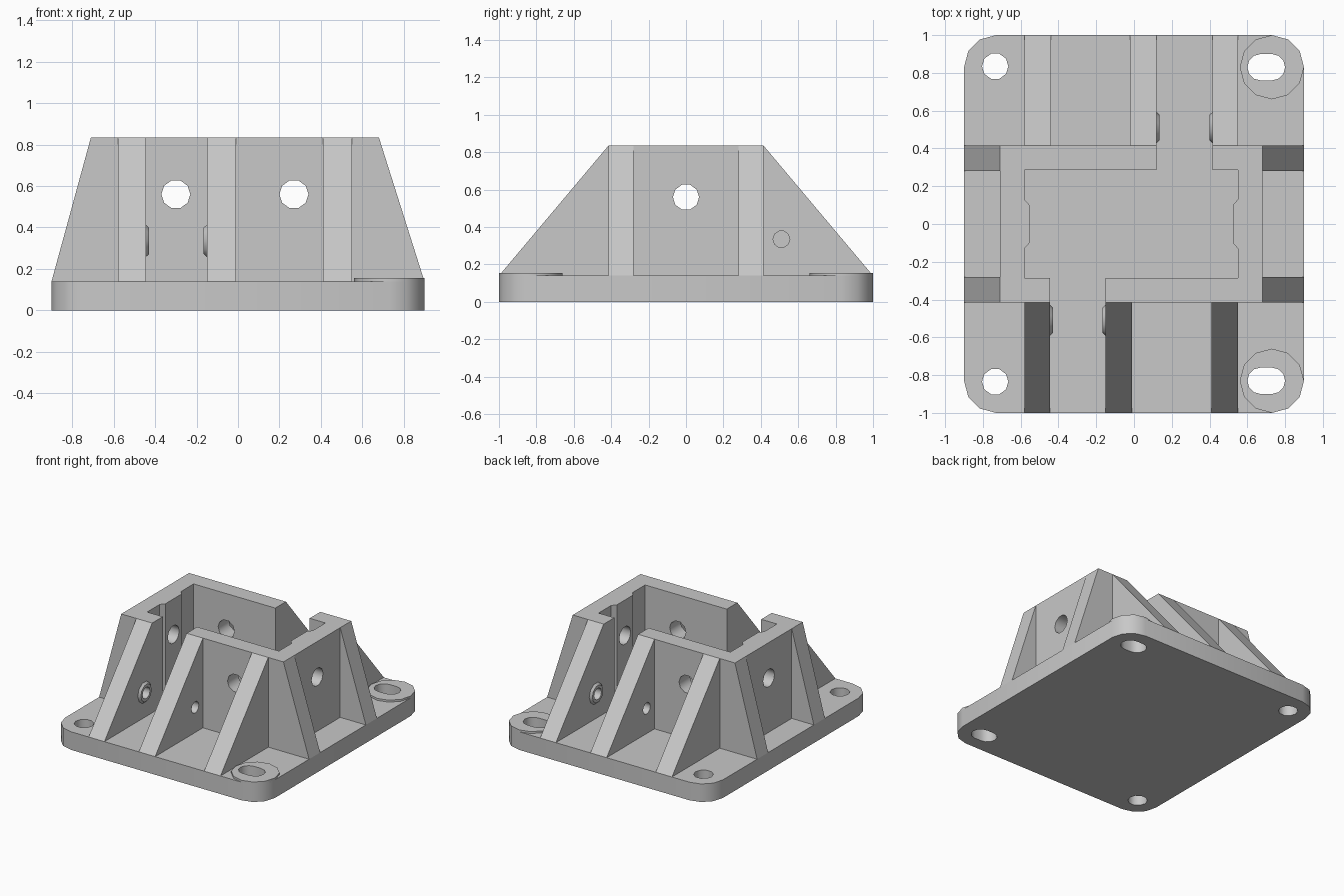
import bpy, bmesh
from math import cos, sin, pi, radians

cube = bpy.data.objects.get("Cube")
if cube:
    bpy.data.objects.remove(cube, do_unlink=True)

grey = bpy.data.materials.new("plain grey")
grey.use_nodes = True
grey.diffuse_color = (0.58, 0.58, 0.58, 1)
grey.node_tree.nodes["Principled BSDF"].inputs["Base Color"].default_value = (0.58, 0.58, 0.58, 1)

FLOOR, TOP = 0.14, 0.835      # plate top and wall top
MID = -0.015                  # x of the half-turn axis of the housing
WALL_Y = 0.415                # outer face of the front and back walls
BOLT_Y, BOLT_Z = 0.51, 0.335  # clamp bolt through the ribs


def arc(cx, cy, r, start, end, n):
    """Points of an arc, angles in degrees."""
    steps = [radians(start + (end - start) * i / n) for i in range(n + 1)]
    return [(cx + r * cos(a), cy + r * sin(a)) for a in steps]


def circle(cx, cy, r, n=10):
    return arc(cx, cy, r, 0, 360, n)[:-1]


def stadium(cx, cy, half, r, n=6):
    return arc(cx + half, cy, r, -90, 90, n) + arc(cx - half, cy, r, 90, 270, n)


def turn(points):
    """Half turn in plan about the housing axis."""
    return [(2 * MID - x, -y) for x, y in points]


def prism(name, points, lo, hi, axis="z", end_points=None):
    """Extrude a profile along an axis, optionally to a different end profile."""
    place = {"x": lambda a, b, h: (h, a, b),
             "y": lambda a, b, h: (a, h, b),
             "z": lambda a, b, h: (a, b, h)}[axis]
    bm = bmesh.new()
    low = [bm.verts.new(place(a, b, lo)) for a, b in points]
    high = [bm.verts.new(place(a, b, hi)) for a, b in (end_points or points)]
    bm.faces.new(low)
    bm.faces.new(high)
    for i in range(len(low)):
        j = (i + 1) % len(low)
        bm.faces.new((low[i], low[j], high[j], high[i]))
    bmesh.ops.recalc_face_normals(bm, faces=bm.faces)
    mesh = bpy.data.meshes.new(name)
    bm.to_mesh(mesh)
    bm.free()
    mesh.materials.append(grey)
    obj = bpy.data.objects.new(name, mesh)
    bpy.context.collection.objects.link(obj)
    return obj


def activate(obj):
    bpy.ops.object.select_all(action="DESELECT")
    obj.select_set(True)
    bpy.context.view_layer.objects.active = obj


def cut(obj, points, lo, hi, axis="z"):
    """Cut a prism-shaped hole through a part."""
    cutter = prism("hole_cutter", points, lo, hi, axis)
    cutter.hide_render = True
    mod = obj.modifiers.new("hole", "BOOLEAN")
    mod.operation, mod.solver, mod.object = "DIFFERENCE", "EXACT", cutter
    activate(obj)
    bpy.ops.object.modifier_apply(modifier=mod.name)
    bpy.data.objects.remove(cutter, do_unlink=True)


parts = []

# Base plate with rounded corners, round holes on one side and slots on the other
outline = []
for i, (sx, sy) in enumerate([(1, 1), (-1, 1), (-1, -1), (1, -1)]):
    outline += arc(sx * 0.73, sy * 0.83, 0.17, 90 * i, 90 * i + 90, 3)
base = prism("base_plate", outline, 0, FLOOR)
parts.append(base)
for s, side in ((-1, "front"), (1, "back")):
    slot = stadium(0.70, s * 0.83, 0.03, 0.07)
    cut(base, circle(-0.735, s * 0.835, 0.07), -0.1, 0.3)
    cut(base, slot, -0.1, 0.3)
    # Raised pad round each slot, trimmed where it meets the rib
    rim = [(max(x, 0.55), y) for x, y in stadium(0.73, s * 0.83, 0.0, 0.17)]
    rim = [p for i, p in enumerate(rim) if p != rim[i - 1]]
    pad = prism(side + "_slot_pad", rim, FLOOR - 0.01, 0.155)
    cut(pad, slot, -0.1, 0.3)
    parts.append(pad)

# Two L-shaped wall halves with an inner guide bump, leaving two slots
half = [(-0.71, -WALL_Y), (-0.445, -WALL_Y), (-0.445, -0.285), (-0.58, -0.285),
        (-0.58, -0.13), (-0.553, -0.1), (-0.553, 0.1), (-0.58, 0.13),
        (-0.58, 0.285), (0.12, 0.285), (0.12, WALL_Y), (-0.71, WALL_Y)]
for name, plan, hole_x, s in (("right_wall", half, -0.3, 1),
                              ("left_wall", turn(half), 0.27, -1)):
    wall = prism(name, plan, FLOOR, TOP)
    cut(wall, circle(0, 0.56, 0.07), -2, 2, "x")
    cut(wall, circle(hole_x, 0.56, 0.07), *sorted((s * 0.2, s * 0.7)), "y")
    parts.append(wall)

# Sloped ribs on the front and back, the slot pair drilled for a clamp bolt
for s, side in ((-1, "front"), (1, "back")):
    profile = [(s * WALL_Y, FLOOR), (s * WALL_Y, TOP), (s * 1.0, FLOOR)]
    for k, (x0, x1) in enumerate([(-0.58, -0.445), (-0.15, -0.01), (0.41, 0.55)]):
        if s > 0:
            x0, x1 = 2 * MID - x1, 2 * MID - x0
        rib = prism(f"{side}_rib_{k + 1}", profile, x0, x1, "x")
        parts.append(rib)
        if k == 2:
            continue
        bolt = circle(s * BOLT_Y, BOLT_Z, 0.045)
        cut(rib, bolt, x0 - 0.1, x1 + 0.1, "x")
        # Tapered boss on the face towards the slot
        inward = (1 if k == 0 else -1) * -s
        face = x1 if inward > 0 else x0
        boss = prism(f"{side}_boss_{k + 1}", circle(s * BOLT_Y, BOLT_Z, 0.082),
                     face, face + inward * 0.016, "x",
                     circle(s * BOLT_Y, BOLT_Z, 0.067))
        cut(boss, bolt, face - 0.1, face + 0.1, "x")
        parts.append(boss)

# Steep ribs on the left and right sides
for side, wall_x, edge_x in (("left", 0.68, 0.9), ("right", -0.71, -0.9)):
    profile = [(wall_x, FLOOR), (wall_x, TOP), (edge_x, FLOOR)]
    for s, end in ((-1, "front"), (1, "back")):
        parts.append(prism(f"{side}_{end}_side_rib", profile,
                           *sorted((s * 0.28, s * WALL_Y)), "y"))

for part in parts:
    activate(part)
    bpy.ops.object.shade_smooth_by_angle(angle=radians(38))
